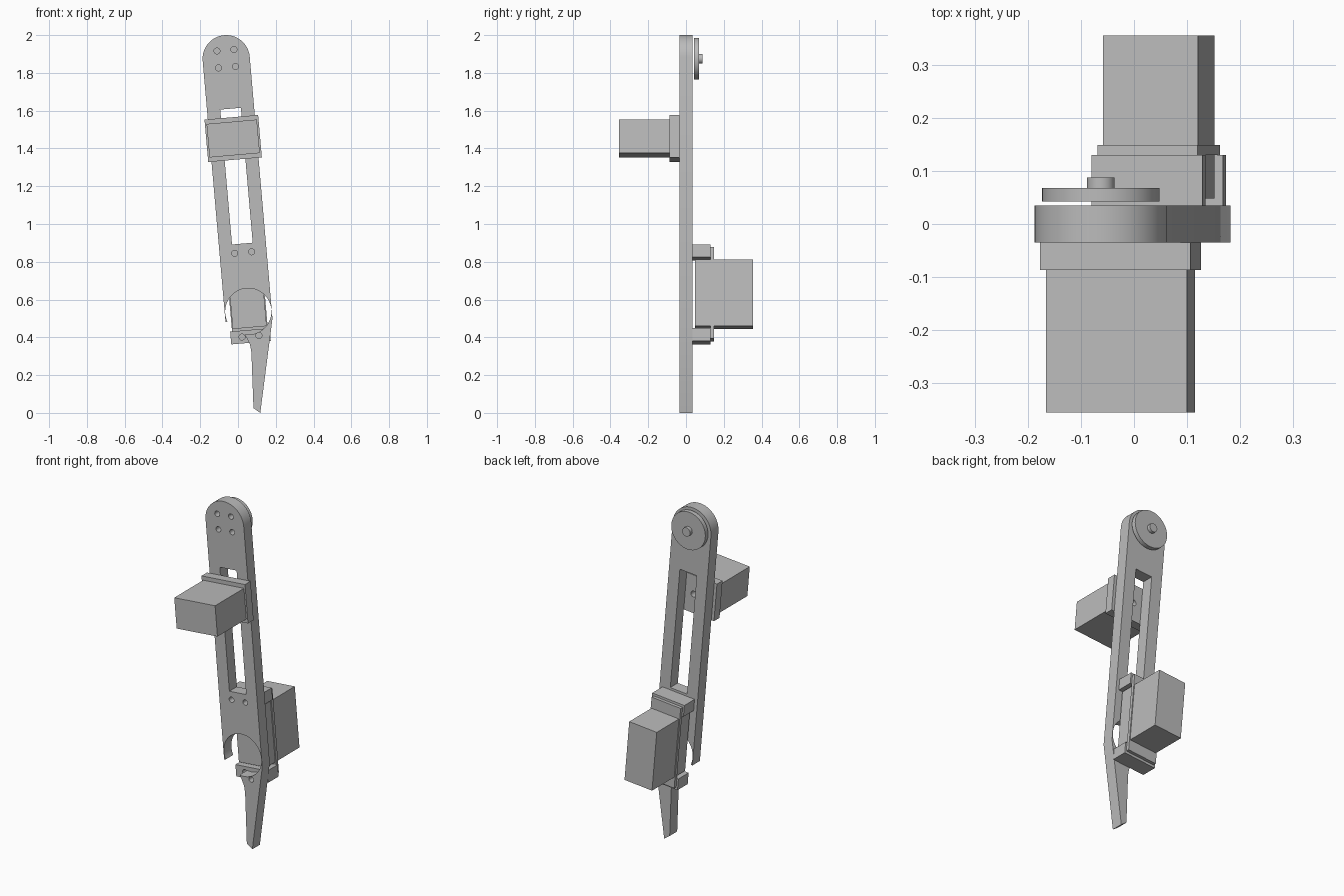
import bpy, bmesh, math
from mathutils import Matrix, Vector

if "Cube" in bpy.data.objects:
    bpy.data.objects.remove(bpy.data.objects["Cube"], do_unlink=True)

grey = bpy.data.materials.new("plain_grey")
grey.use_nodes = True
grey.diffuse_color = (0.5, 0.5, 0.5, 1)
grey.node_tree.nodes["Principled BSDF"].inputs["Base Color"].default_value = (0.5, 0.5, 0.5, 1)

# Leaning limb frame: origin at the upper pivot, local z runs up the limb
LIMB = Matrix.Translation((-0.0625, 0, 1.875)) @ Matrix.Rotation(math.radians(-5), 4, 'Y')
FRONT, BACK = -0.035, 0.035


def finish(name, bm):
    bmesh.ops.recalc_face_normals(bm, faces=bm.faces)
    bm.transform(LIMB)
    mesh = bpy.data.meshes.new(name)
    bm.to_mesh(mesh)
    bm.free()
    mesh.materials.append(grey)
    obj = bpy.data.objects.new(name, mesh)
    bpy.context.collection.objects.link(obj)
    return obj


def box(name, z, width, height, y0, y1):
    bm = bmesh.new()
    bmesh.ops.create_cube(bm, size=1)
    bm.transform(Matrix.Translation((0, (y0 + y1) / 2, z)) @ Matrix.Diagonal((width, y1 - y0, height, 1)))
    return finish(name, bm)


def cylinder(name, x, z, radius, y0, y1, segments=48):
    bm = bmesh.new()
    bmesh.ops.create_cone(bm, cap_ends=True, segments=segments, radius1=radius,
                          radius2=radius, depth=y1 - y0)
    bm.transform(Matrix.Translation((x, (y0 + y1) / 2, z)) @ Matrix.Rotation(math.pi / 2, 4, 'X'))
    return finish(name, bm)


def cut(obj, cutters):
    for cutter in cutters:
        cutter.hide_render = True
        mod = obj.modifiers.new("cut", 'BOOLEAN')
        mod.operation = 'DIFFERENCE'
        mod.solver = 'EXACT'
        mod.object = cutter
    graph = bpy.context.evaluated_depsgraph_get()
    mesh = bpy.data.meshes.new_from_object(obj.evaluated_get(graph))
    obj.modifiers.clear()
    obj.data = mesh
    for cutter in cutters:
        bpy.data.objects.remove(cutter, do_unlink=True)


def smooth(obj):
    bpy.ops.object.select_all(action='DESELECT')
    obj.select_set(True)
    bpy.context.view_layer.objects.active = obj
    bpy.ops.object.shade_smooth_by_angle(angle=math.radians(30))


def screw_holes(z, y0, y1):
    return [cylinder("hole_cutter", x, z, 0.016, y0, y1, 24) for x in (-0.045, 0.045)]


# Limb plate: rounded top, straight sides and a tapered claw at the bottom
R = 0.125
outline = [(R * math.cos(math.pi * i / 32), R * math.sin(math.pi * i / 32)) for i in range(33)]
lower = [(-0.066, 0.48), (0.0, 0.5), (0.03, 0.425), (0.05, 0.39), (0.064, 0.36), (0.071, 0.32),
         (0.082, 0.025), (0.118, 0.0), (0.1825, 0.5)]
for x, z in lower:
    p = LIMB.inverted() @ Vector((x, 0, z))
    outline.append((p.x, p.z))
bm = bmesh.new()
face = bm.faces.new([bm.verts.new((x, FRONT, z)) for x, z in outline])
extruded = bmesh.ops.extrude_face_region(bm, geom=[face])["geom"]
bmesh.ops.translate(bm, vec=(0, BACK - FRONT, 0),
                    verts=[v for v in extruded if isinstance(v, bmesh.types.BMVert)])
plate = finish("limb_plate", bm)

# Joint opening, long slot and screw holes
cutters = [cylinder("joint_cutter", 0, -1.343, 0.1225, -0.1, 0.1, 64),
           box("slot_cutter", -0.624, 0.11, 0.717, -0.1, 0.1)]
for z in (0.045, -0.045, -1.03, -1.475):
    cutters += screw_holes(z, -0.1, 0.1)
cut(plate, cutters)
smooth(plate)

# Pivot disc and pin behind the rounded top
smooth(cylinder("pivot_disc", 0, 0, 0.111, 0.042, 0.068, 64))
smooth(cylinder("pivot_pin", 0, 0, 0.026, 0.068, 0.088, 32))

# Front motor and its flange with a shaft hole
flange = box("front_motor_flange", -0.424, 0.285, 0.225, -0.087, FRONT)
cut(flange, [cylinder("shaft_cutter", 0, -0.424, 0.018, -0.08, 0, 24)])
smooth(flange)
box("front_motor", -0.424, 0.267, 0.178, -0.356, -0.087)

# Rear motor, its mounting tabs and the two brackets
box("rear_motor", -1.252, 0.18, 0.353, 0.048, 0.356)
box("rear_motor_tabs", -1.252, 0.19, 0.484, 0.13, 0.149)
for name, z in (("upper_bracket", -1.03), ("lower_bracket", -1.475)):
    bracket = box(name, z, 0.21, 0.068, BACK, 0.13)
    cut(bracket, screw_holes(z, 0, 0.2))
    smooth(bracket)
